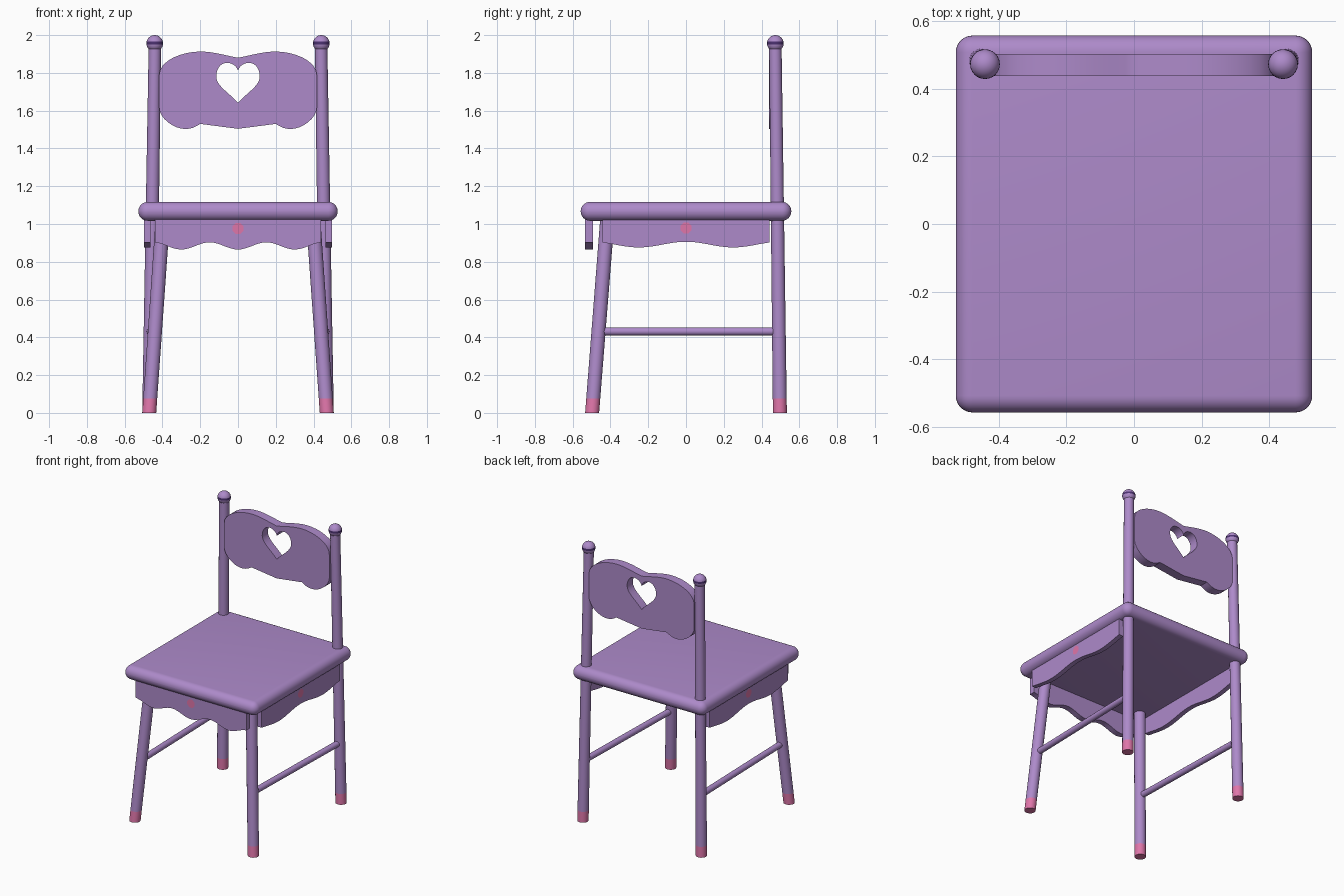
import bpy, bmesh, math
from mathutils import Matrix, Vector
from mathutils.geometry import interpolate_bezier

cube = bpy.data.objects.get("Cube")
if cube:
    bpy.data.objects.remove(cube, do_unlink=True)


def material(name, rgb):
    m = bpy.data.materials.new(name)
    m.use_nodes = True
    color = (*rgb, 1)
    m.diffuse_color = color
    bsdf = next(n for n in m.node_tree.nodes if n.type == 'BSDF_PRINCIPLED')
    bsdf.inputs["Base Color"].default_value = color
    return m


PURPLE = material("lilac paint", (0.42, 0.255, 0.59))
PINK = material("pink paint", (0.74, 0.18, 0.40))
DARK = material("dark violet paint", (0.07, 0.03, 0.16))


def from_bmesh(name, bm, *mats):
    mesh = bpy.data.meshes.new(name)
    for m in mats:
        mesh.materials.append(m)
    bm.to_mesh(mesh)
    bm.free()
    ob = bpy.data.objects.new(name, mesh)
    bpy.context.collection.objects.link(ob)
    bpy.ops.object.select_all(action='DESELECT')
    ob.select_set(True)
    bpy.context.view_layer.objects.active = ob
    bpy.ops.object.shade_smooth_by_angle(angle=math.radians(35))
    return ob


def cut(bm, co, normal):
    bmesh.ops.bisect_plane(bm, geom=bm.verts[:] + bm.edges[:] + bm.faces[:],
                           plane_co=co, plane_no=normal)


def rod(name, a, b, radius, mat, sides=20):
    a, b = Vector(a), Vector(b)
    turn = (b - a).to_track_quat('Z', 'Y').to_matrix().to_4x4()
    bm = bmesh.new()
    bmesh.ops.create_cone(bm, cap_ends=True, segments=sides, radius1=radius,
                          radius2=radius, depth=(b - a).length,
                          matrix=Matrix.Translation((a + b) / 2) @ turn)
    return from_bmesh(name, bm, mat)


def leg(name, foot, head, height, r_foot, r_head):
    """Leaning round leg with level ends and a painted foot."""
    bm = bmesh.new()
    bmesh.ops.create_cone(bm, cap_ends=True, segments=24, radius1=r_foot,
                          radius2=r_head, depth=height,
                          matrix=Matrix.Translation((0, 0, height / 2)))
    tip = 0.077
    cut(bm, (0, 0, tip), (0, 0, 1))
    for f in bm.faces:
        f.material_index = int(f.calc_center_median().z < tip)
    for v in bm.verts:
        t = v.co.z / height
        v.co.x += foot[0] + (head[0] - foot[0]) * t
        v.co.y += foot[1] + (head[1] - foot[1]) * t
    return from_bmesh(name, bm, PURPLE, PINK)


def paint_dot(bm, height, radius, front):
    """Cut an octagon into the outer face and paint it."""
    center = Vector((0, height, front))
    dirs = [Vector((math.cos(i * math.pi / 4), math.sin(i * math.pi / 4), 0))
            for i in range(8)]
    for d in dirs:
        cut(bm, center + d * radius, d)
    for f in bm.faces:
        c = f.calc_center_median() - center
        inside = all(c.dot(d) < radius for d in dirs)
        f.material_index = int(inside and abs(c.z) < 0.001)


def board(name, outlines, thickness, location, turn=0, dot=None):
    """Upright board from closed outlines; an inner outline becomes a hole."""
    curve = bpy.data.curves.new(name, 'CURVE')
    curve.dimensions = '2D'
    curve.fill_mode = 'BOTH'
    curve.extrude = thickness / 2
    for pts in outlines:
        s = curve.splines.new('POLY')
        s.points.add(len(pts) - 1)
        for p, (x, z) in zip(s.points, pts):
            p.co = (x, z, 0, 1)
        s.use_cyclic_u = True
    helper = bpy.data.objects.new(name + " outline", curve)
    bpy.context.collection.objects.link(helper)
    graph = bpy.context.evaluated_depsgraph_get()
    mesh = bpy.data.meshes.new_from_object(helper.evaluated_get(graph))
    bpy.data.objects.remove(helper, do_unlink=True)
    bm = bmesh.new()
    bm.from_mesh(mesh)
    bpy.data.meshes.remove(mesh)
    bmesh.ops.remove_doubles(bm, verts=bm.verts[:], dist=0.0001)
    bmesh.ops.recalc_face_normals(bm, faces=bm.faces[:])
    if dot:
        paint_dot(bm, dot, 0.029, thickness / 2)
    bm.transform(Matrix.Translation(location) @ Matrix.Rotation(turn, 4, 'Z')
                 @ Matrix.Rotation(math.pi / 2, 4, 'X'))
    return from_bmesh(name, bm, PURPLE, PINK)


def mirrored(segments, steps=9):
    """Closed symmetric outline from Bezier segments of its +x half."""
    half = []
    for seg in segments:
        pts = interpolate_bezier(*[Vector((x, z, 0)) for x, z in seg], steps)
        half += [(p.x, p.y) for p in (pts[1:] if half else pts)]
    return half + [(-x, z) for x, z in half[-2:0:-1]]


def line(a, b):
    a, b = Vector(a), Vector(b)
    return [tuple(a.lerp(b, t)) for t in (0, 1 / 3, 2 / 3, 1)]


def scalloped(half_width, top, mid, swing, period, n=48):
    bottom = []
    for i in range(n + 1):
        x = -half_width + 2 * half_width * i / n
        bottom.append((x, mid + swing * math.cos(2 * math.pi * x / period)))
    return bottom + [(half_width, top), (-half_width, top)]


# Seat with fully rounded rim
bm = bmesh.new()
bmesh.ops.create_cube(bm, size=1, matrix=Matrix.Translation((0, 0, 1.067))
                      @ Matrix.Diagonal((1.055, 1.115, 0.1, 1)))
bmesh.ops.bevel(bm, geom=bm.edges[:], offset=0.0495, segments=8,
                profile=0.5, affect='EDGES')
from_bmesh("seat", bm, PURPLE)

# Backrest with heart cut-out
panel = mirrored([
    [(0, 1.88), (0.07, 1.893), (0.13, 1.913), (0.2, 1.913)],
    [(0.2, 1.913), (0.29, 1.913), (0.418, 1.87), (0.418, 1.785)],
    line((0.418, 1.785), (0.418, 1.62)),
    [(0.418, 1.62), (0.418, 1.56), (0.34, 1.503), (0.28, 1.503)],
    [(0.28, 1.503), (0.24, 1.503), (0.22, 1.518), (0.2, 1.53)],
    line((0.2, 1.53), (0, 1.504))])
heart = mirrored([
    [(0, 1.81), (0.005, 1.835), (0.03, 1.853), (0.058, 1.853)],
    [(0.058, 1.853), (0.09, 1.853), (0.115, 1.825), (0.115, 1.78)],
    [(0.115, 1.78), (0.115, 1.73), (0.04, 1.69), (0, 1.641)]])
board("backrest", [panel, heart], 0.065, (0, 0.471, 0))

# Front apron with painted dot
board("front_apron", [scalloped(0.44, 1.03, 0.884, -0.019, 0.3)],
      0.042, (0, -0.513, 0), dot=0.977)

# Parts repeated on both sides
for side, s in (("left", 1), ("right", -1)):
    leg(side + "_front_leg", (s * 0.47, -0.497), (s * 0.398, -0.416),
        1.03, 0.037, 0.038)
    leg(side + "_back_post", (s * 0.47, 0.497), (s * 0.44, 0.473),
        1.94, 0.037, 0.033)
    rod(side + "_stretcher", (s * 0.44, -0.463, 0.431),
        (s * 0.463, 0.49, 0.431), 0.021, PURPLE)
    board(side + "_apron", [scalloped(0.443, 1.03, 0.891, 0.015, 0.5)],
          0.034, (s * 0.481, 0, 0), s * math.pi / 2, dot=0.98)

    # Ball finial with painted band
    bm = bmesh.new()
    bmesh.ops.create_uvsphere(bm, u_segments=24, v_segments=14, radius=0.044)
    low, high = -0.005, 0.009
    for z in (low, high):
        cut(bm, (0, 0, z), (0, 0, 1))
    for f in bm.faces:
        f.material_index = int(low < f.calc_center_median().z < high)
    bm.transform(Matrix.Translation((s * 0.441, 0.473, 1.956)))
    from_bmesh(side + "_finial", bm, PURPLE, DARK)
